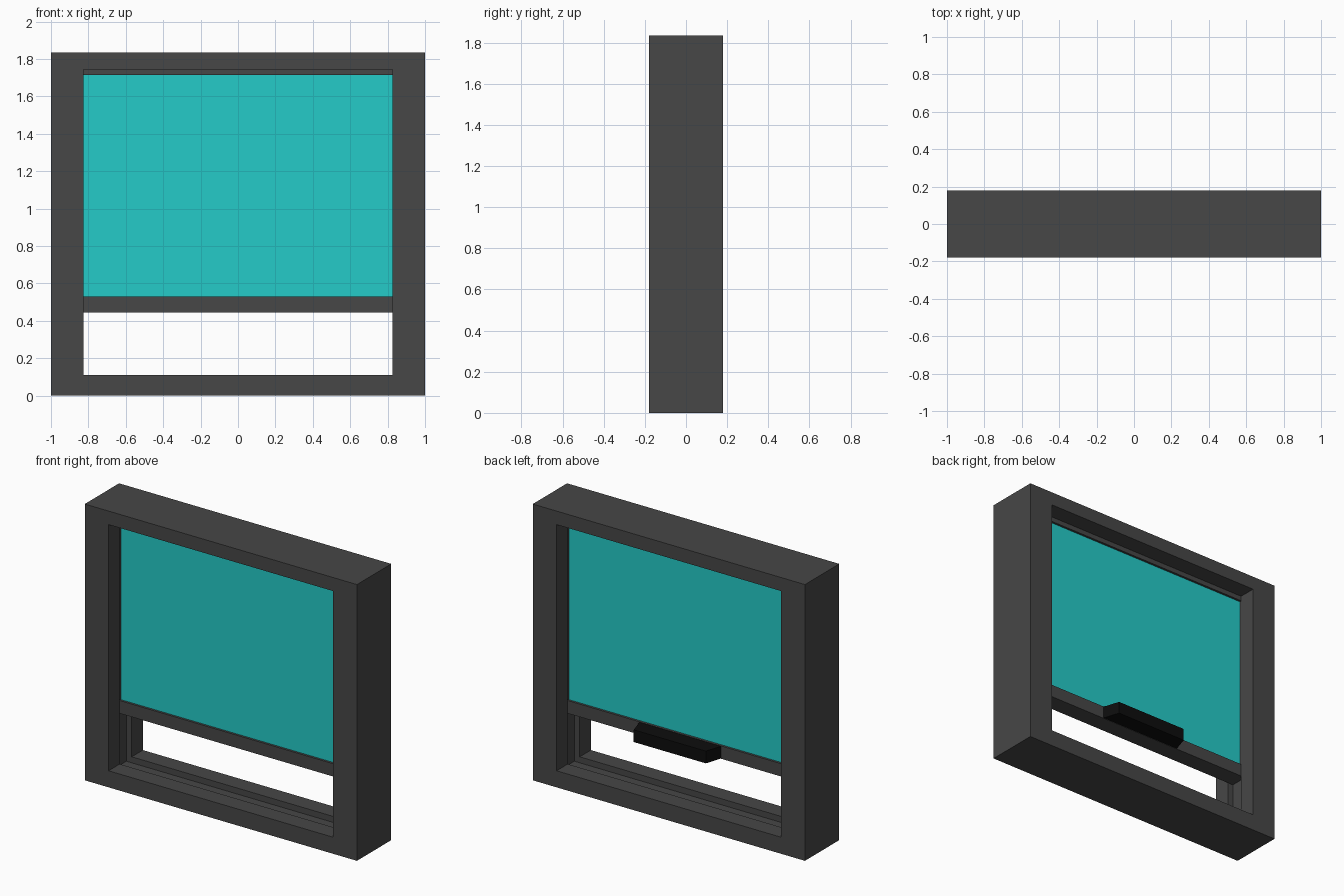
import bpy, bmesh

cube = bpy.data.objects.get("Cube")
if cube:
    bpy.data.objects.remove(cube, do_unlink=True)


def material(name, rgb):
    m = bpy.data.materials.new(name)
    m.use_nodes = True
    m.diffuse_color = (*rgb, 1)
    m.node_tree.nodes["Principled BSDF"].inputs["Base Color"].default_value = (*rgb, 1)
    return m


GREY = material("charcoal_frame", (0.063, 0.063, 0.063))
TEAL = material("teal_glass", (0.018, 0.6, 0.58))
BLACK = material("black_handle", (0.004, 0.004, 0.004))


def finish(name, bm, mat):
    bmesh.ops.recalc_face_normals(bm, faces=bm.faces)
    mesh = bpy.data.meshes.new(name)
    bm.to_mesh(mesh)
    bm.free()
    mesh.materials.append(mat)
    obj = bpy.data.objects.new(name, mesh)
    bpy.context.collection.objects.link(obj)
    return obj


def box(name, x0, x1, y0, y1, z0, z1, mat):
    bm = bmesh.new()
    bmesh.ops.create_cube(bm, size=1)
    for v in bm.verts:
        v.co = ((x0 + x1) / 2 + v.co.x * (x1 - x0),
                (y0 + y1) / 2 + v.co.y * (y1 - y0),
                (z0 + z1) / 2 + v.co.z * (z1 - z0))
    return finish(name, bm, mat)


# Main dimensions
HALF_DEPTH, HEIGHT = 0.18, 1.835
OPEN_X, OPEN_LOW, OPEN_HIGH = 0.825, 0.11, 1.745
TRACK_Y, TRACK_DEPTH = 0.063, 0.04
SASH_Y = 0.06

# Outer frame: rectangular loops swept around, with a sash track in the inside
bm = bmesh.new()


def loop(y, x, low, high):
    return [bm.verts.new(p) for p in
            ((-x, y, low), (x, y, low), (x, y, high), (-x, y, high))]


def inner(y, cut=0):
    return loop(y, OPEN_X + cut, OPEN_LOW - cut, OPEN_HIGH + cut)


loops = [loop(-HALF_DEPTH, 1, 0, HEIGHT), inner(-HALF_DEPTH),
         inner(-TRACK_Y), inner(-TRACK_Y, TRACK_DEPTH),
         inner(TRACK_Y, TRACK_DEPTH), inner(TRACK_Y),
         inner(HALF_DEPTH), loop(HALF_DEPTH, 1, 0, HEIGHT)]
for i, a in enumerate(loops):
    b = loops[(i + 1) % len(loops)]
    for k in range(4):
        n = (k + 1) % 4
        bm.faces.new((a[k], a[n], b[n], b[k]))
finish("window_frame", bm, GREY)

# Sliding sash, its sides running in the tracks
SASH_X, RAIL_LOW, RAIL_HIGH, GLASS_TOP, SASH_TOP = 0.86, 0.445, 0.53, 1.715, 1.78
box("sash_bottom_rail", -SASH_X, SASH_X, -SASH_Y, SASH_Y, RAIL_LOW, RAIL_HIGH, GREY)
box("sash_top_rail", -SASH_X, SASH_X, -SASH_Y, SASH_Y, GLASS_TOP, SASH_TOP, GREY)
for side, s in (("left", 1), ("right", -1)):
    xs = sorted((s * (OPEN_X + 0.005), s * SASH_X))
    box(side + "_sash_stile", *xs, -SASH_Y, SASH_Y, RAIL_HIGH, GLASS_TOP, GREY)
box("glass_pane", -OPEN_X - 0.01, OPEN_X + 0.01, -0.045, 0.045,
    RAIL_HIGH, GLASS_TOP, TEAL)

# Lift handle on the back of the bottom rail, tapering outwards
bm = bmesh.new()
outline = [(-0.3, SASH_Y), (0.3, SASH_Y), (0.265, 0.17), (-0.265, 0.17)]
base = bm.faces.new([bm.verts.new((x, y, RAIL_LOW + 0.002)) for x, y in outline])
ext = bmesh.ops.extrude_face_region(bm, geom=[base])
top = [v for v in ext["geom"] if isinstance(v, bmesh.types.BMVert)]
bmesh.ops.translate(bm, verts=top, vec=(0, 0, RAIL_HIGH - RAIL_LOW - 0.004))
finish("lift_handle", bm, BLACK)
